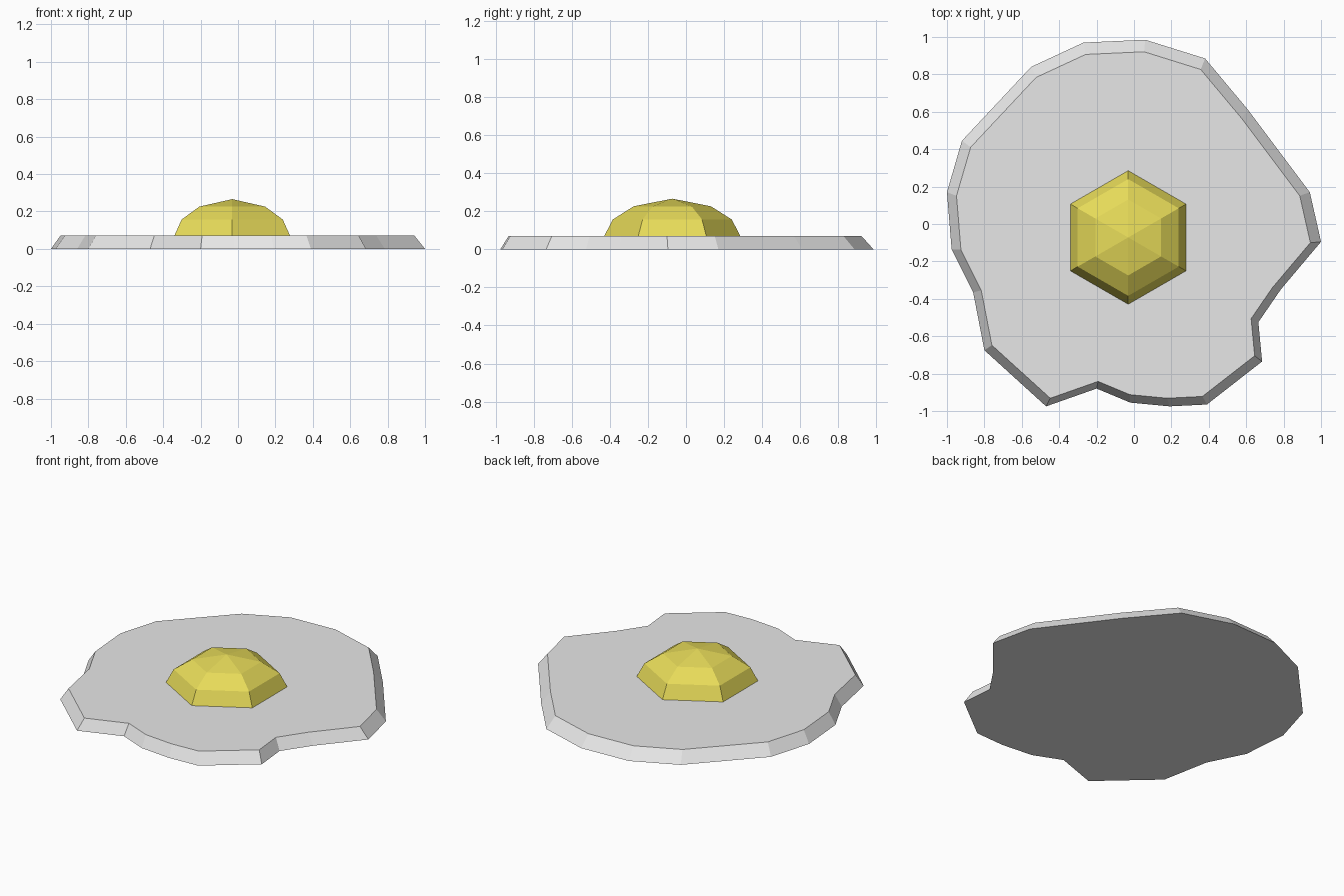
import bpy, bmesh, math

if "Cube" in bpy.data.objects:
    bpy.data.objects.remove(bpy.data.objects["Cube"])


def material(name, rgb):
    m = bpy.data.materials.new(name)
    m.diffuse_color = (*rgb, 1)
    m.use_nodes = True
    m.node_tree.nodes["Principled BSDF"].inputs["Base Color"].default_value = m.diffuse_color
    return m


def add_part(name, rings, mat, apex=None, base=True):
    """Skin equal-length rings bottom to top; close with an apex or a flat cap."""
    bm = bmesh.new()
    loops = [[bm.verts.new(p) for p in ring] for ring in rings]
    n = len(loops[0])
    for low, high in zip(loops, loops[1:]):
        for i in range(n):
            j = (i + 1) % n
            bm.faces.new((low[i], low[j], high[j], high[i]))
    if base:
        bm.faces.new(loops[0][::-1])
    top = loops[-1]
    if apex:
        tip = bm.verts.new(apex)
        for i in range(n):
            bm.faces.new((top[i], top[(i + 1) % n], tip))
    else:
        bm.faces.new(top)
    mesh = bpy.data.meshes.new(name)
    bm.to_mesh(mesh)
    bm.free()
    mesh.materials.append(mat)
    obj = bpy.data.objects.new(name, mesh)
    bpy.context.collection.objects.link(obj)
    return obj


white = material("egg white", (0.8, 0.8, 0.8))
yellow = material("yolk yellow", (0.8, 0.71, 0.1))

# Egg white: irregular outline, counter-clockwise, bevelled in towards the top
H = 0.071
outline = [(1.0, -0.095), (0.94, 0.17), (0.61, 0.61), (0.38, 0.885), (0.06, 0.985),
           (-0.27, 0.97), (-0.55, 0.84), (-0.92, 0.445), (-1.0, 0.17), (-0.975, -0.135),
           (-0.86, -0.365), (-0.80, -0.675), (-0.47, -0.975), (-0.20, -0.88),
           (-0.02, -0.955), (0.19, -0.975), (0.39, -0.965), (0.685, -0.735),
           (0.665, -0.525), (0.785, -0.35)]
add_part("egg_white",
         [[(x, y, 0) for x, y in outline],
          [(x * 0.946 - 0.003, y * 0.945 - 0.01, H) for x, y in outline]], white)

# Yolk: six-sided low dome with corners pointing along y
CX, CY = -0.031, -0.072
angles = [math.radians(30 + 60 * i) for i in range(6)]
rings = [[(CX + r * math.cos(a), CY + r * math.sin(a), z) for a in angles]
         for r, z in ((0.357, H), (0.312, 0.157), (0.203, 0.226))]
add_part("yolk", rings, yellow, apex=(CX, CY, 0.266), base=False)
